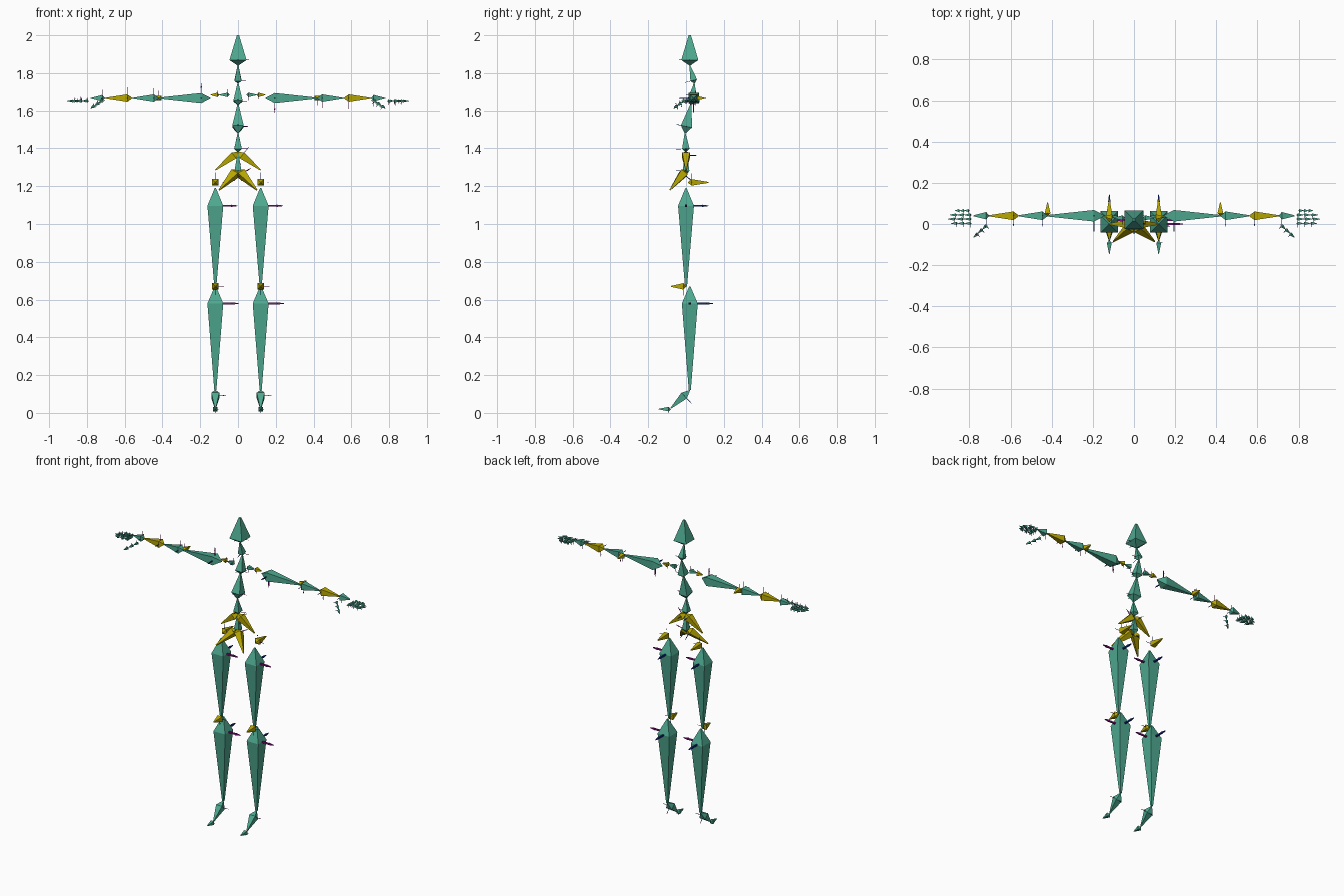
import bpy
import bmesh
from mathutils import Matrix, Vector

cube = bpy.data.objects.get("Cube")
if cube:
    bpy.data.objects.remove(cube, do_unlink=True)


def make_material(name, colour):
    mat = bpy.data.materials.new(name)
    mat.use_nodes = True
    mat.diffuse_color = (*colour, 1)
    mat.node_tree.nodes["Principled BSDF"].inputs["Base Color"].default_value = (*colour, 1)
    return mat


TEAL = make_material("teal", (0.075, 0.39, 0.275))
YELLOW = make_material("yellow", (0.48, 0.39, 0.0))
PURPLE = make_material("purple", (0.27, 0.005, 0.26))
NAVY = make_material("navy", (0.005, 0.02, 0.27))


def loft(bm, frame, sections, slot):
    """Square sections (distance, half width) joined along the frame's local y."""
    rings = []
    for d, h in sections:
        corners = ((-h, -h), (h, -h), (h, h), (-h, h))
        rings.append([bm.verts.new(frame @ Vector((x, d, z))) for x, z in corners])
    faces = [bm.faces.new(rings[0]), bm.faces.new(rings[-1][::-1])]
    for a, b in zip(rings, rings[1:]):
        for i in range(4):
            j = (i + 1) % 4
            faces.append(bm.faces.new((a[i], b[i], b[j], a[j])))
    for f in faces:
        f.material_index = slot


def frame_along(origin, x, y):
    z = x.cross(y)
    m = Matrix((x, y, z)).transposed().to_4x4()
    m.translation = origin
    return m


def bone(name, head, tail, half, mat=TEAL, side_axis=(1, 0, 0), ring=0.18, arrow=None):
    """Tapered eight-sided bone with two axis arrows at its widest point."""
    head, tail = Vector(head), Vector(tail)
    length = (tail - head).length
    y = (tail - head).normalized()
    x = Vector(side_axis)
    x = (x - y * x.dot(y)).normalized()
    z = x.cross(y)
    bm = bmesh.new()
    loft(bm, frame_along(head, x, y),
         ((0, half * 0.08), (length * ring, half), (length, half * 0.13)), 0)
    reach = arrow or min(0.035 + 0.16 * length, 0.6 * length)
    thick = min(0.0045, max(0.001, length * 0.009))
    centre = head + y * length * ring
    for direction, across, slot in ((x, y, 1), (z, x, 2)):
        loft(bm, frame_along(centre, across, direction),
             ((0, thick), (reach * 0.7, thick), (reach * 0.72, thick * 1.3),
              (reach, thick * 0.4)), slot)
    bmesh.ops.recalc_face_normals(bm, faces=bm.faces)
    mesh = bpy.data.meshes.new(name)
    bm.to_mesh(mesh)
    bm.free()
    for m in (mat, PURPLE, NAVY):
        mesh.materials.append(m)
    bpy.context.collection.objects.link(bpy.data.objects.new(name, mesh))


# Spine, neck and head
bone("pelvis", (0, 0, 1.26), (0, 0, 1.38), 0.018)
bone("lower_spine", (0, 0, 1.38), (0, -0.005, 1.48), 0.02)
bone("middle_spine", (0, -0.005, 1.48), (0, 0.025, 1.63), 0.03, ring=0.24)
bone("chest", (0, 0.025, 1.63), (0, 0.045, 1.745), 0.024)
bone("neck", (0, 0.045, 1.745), (0, 0.02, 1.84), 0.018)
bone("head", (0, 0.02, 1.84), (0, 0.02, 2.0), 0.045)

for s, side in ((1, "left"), (-1, "right")):
    # Hip helpers
    bone(f"{side}_upper_hip", (0, 0, 1.38), (s * 0.12, 0, 1.285), 0.02, YELLOW)
    bone(f"{side}_lower_hip", (0, 0, 1.285), (s * 0.10, -0.085, 1.18), 0.021, YELLOW)
    bone(f"{side}_buttock", (s * 0.12, 0.01, 1.22), (s * 0.12, 0.12, 1.22), 0.017, YELLOW)

    # Leg and foot
    bone(f"{side}_thigh", (s * 0.12, 0, 1.19), (s * 0.12, 0, 0.67), 0.042)
    bone(f"{side}_knee", (s * 0.12, 0, 0.67), (s * 0.12, -0.08, 0.67), 0.017, YELLOW)
    bone(f"{side}_shin", (s * 0.12, 0.02, 0.67), (s * 0.12, 0.02, 0.12), 0.042, ring=0.165)
    bone(f"{side}_foot", (s * 0.12, 0.02, 0.12), (s * 0.12, -0.08, 0.025), 0.021, ring=0.3)
    bone(f"{side}_toe", (s * 0.12, -0.08, 0.02), (s * 0.12, -0.145, 0.02), 0.012, arrow=0.02)

    # Shoulder and arm
    up = (0, 0, -s)

    def arm(name, x0, x1, half, mat=TEAL, y=0.04, z=1.667):
        bone(f"{side}_{name}", (s * x0, y, z), (s * x1, y, z), half, mat, up)

    arm("collar", 0.045, 0.10, 0.012, y=0.03, z=1.685)
    arm("shoulder", 0.10, 0.145, 0.012, YELLOW, y=0.035, z=1.685)
    arm("upper_arm", 0.145, 0.42, 0.028)
    arm("forearm", 0.42, 0.56, 0.021)
    arm("wrist", 0.56, 0.705, 0.021, YELLOW)
    arm("hand", 0.705, 0.78, 0.018)
    bone(f"{side}_elbow", (s * 0.42, 0.04, 1.667), (s * 0.42, 0.105, 1.667), 0.014, YELLOW, up)

    # Fingers, three segments each
    fingers = (("little", 0.065, 0.80, 0.87), ("ring", 0.044, 0.79, 0.895),
               ("middle", 0.024, 0.79, 0.905), ("index", 0.003, 0.79, 0.89))
    for name, y, start, end in fingers:
        step = (end - start) / 3
        for i in range(3):
            arm(f"{name}_finger_{i + 1}", start + step * i, start + step * (i + 1),
                0.0075, y=y, z=1.651)

    # Thumb
    base, tip = Vector((s * 0.715, -0.005, 1.655)), Vector((s * 0.78, -0.065, 1.612))
    for i in range(3):
        bone(f"{side}_thumb_{i + 1}", base.lerp(tip, i / 3), base.lerp(tip, (i + 1) / 3),
             0.0075, TEAL, up)
